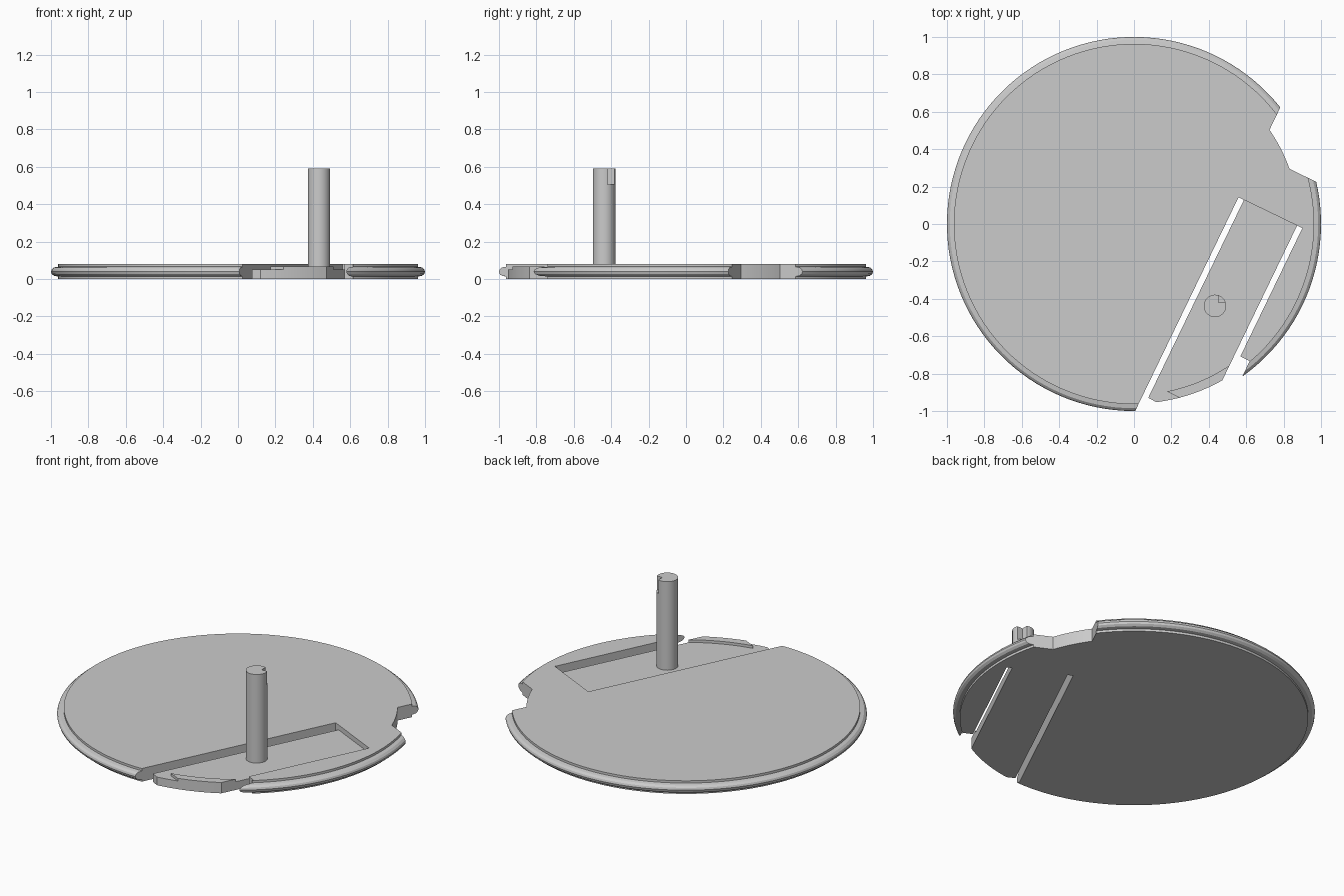
import bpy, bmesh, math
from mathutils import Matrix

cube = bpy.data.objects.get("Cube")
if cube:
    bpy.data.objects.remove(cube, do_unlink=True)

TURN = Matrix.Rotation(math.radians(-25.8), 4, 'Z')  # slots run along turned y
TOP, SHELF = 0.08, 0.05

grey = bpy.data.materials.new("light_grey")
grey.use_nodes = True
COLOUR = (0.6, 0.6, 0.6, 1)
grey.diffuse_color = COLOUR
grey.node_tree.nodes["Principled BSDF"].inputs["Base Color"].default_value = COLOUR


def finish(name, bm, turn=True):
    """Turn a bmesh into an object with the shared material."""
    if turn:
        bm.transform(TURN)
    bmesh.ops.recalc_face_normals(bm, faces=bm.faces)
    mesh = bpy.data.meshes.new(name)
    bm.to_mesh(mesh)
    bm.free()
    mesh.materials.append(grey)
    obj = bpy.data.objects.new(name, mesh)
    bpy.context.collection.objects.link(obj)
    return obj


def prism(name, outline, z0, z1, turn=True):
    """Extrude a flat outline from z0 to z1."""
    bm = bmesh.new()
    face = bm.faces.new([bm.verts.new((x, y, z0)) for x, y in outline])
    out = bmesh.ops.extrude_face_region(bm, geom=[face])
    for v in out["geom"]:
        if isinstance(v, bmesh.types.BMVert):
            v.co.z = z1
    return finish(name, bm, turn)


def rect(x0, x1, y0, y1):
    return [(x0, y0), (x1, y0), (x1, y1), (x0, y1)]


def arc(radius, start, end, steps=16):
    """Arc about the disc centre between two points given as (x, y)."""
    a, b = math.atan2(start[1], start[0]), math.atan2(end[1], end[0])
    return [(radius * math.cos(a + (b - a) * i / steps),
             radius * math.sin(a + (b - a) * i / steps)) for i in range(steps + 1)]


def below(radius, x):
    return (x, -math.sqrt(radius ** 2 - x ** 2))


def select_only(obj):
    bpy.ops.object.select_all(action='DESELECT')
    obj.select_set(True)
    bpy.context.view_layer.objects.active = obj


def cut(obj, cutter):
    """Subtract a cutter for good, then drop it."""
    mod = obj.modifiers.new("cut", 'BOOLEAN')
    mod.operation, mod.solver, mod.object = 'DIFFERENCE', 'EXACT', cutter
    cutter.hide_render = True
    select_only(obj)
    bpy.ops.object.modifier_apply(modifier=mod.name)
    bpy.data.objects.remove(cutter, do_unlink=True)


def smooth(obj, degrees=25):
    select_only(obj)
    bpy.ops.object.shade_smooth_by_angle(angle=math.radians(degrees))


# Disc with a beaded rim
profile = [(0.963, 0), (0.963, 0.014), (0.985, 0.018), (0.996, 0.028), (1, 0.04),
           (0.996, 0.052), (0.985, 0.062), (0.963, 0.066), (0.963, TOP)]
SIDES = 128
bm = bmesh.new()
rings = [[bm.verts.new((r * math.cos(i * math.tau / SIDES), r * math.sin(i * math.tau / SIDES), z))
          for i in range(SIDES)] for r, z in profile]
for low, high in zip(rings, rings[1:]):
    for i in range(SIDES):
        j = (i + 1) % SIDES
        bm.faces.new((low[i], low[j], high[j], high[i]))
bm.faces.new(rings[0])
bm.faces.new(rings[-1])
disc = finish("disc", bm)

# Lowered tongue between two through slots
LEFT, RIGHT, BACK = 0.441, 0.82, 0.372
cut(disc, prism("tongue_recess", rect(LEFT, RIGHT, -1.2, BACK), SHELF, 0.2))
for x0, x1 in ((LEFT, 0.473), (0.789, RIGHT)):
    cut(disc, prism("slot", rect(x0, x1, -1.2, BACK), -0.1, 0.2))

# Tongue end trimmed inside the rim, with a flat tip
tip = arc(0.96, (0.522, -0.805), below(0.96, 0.805))
cut(disc, prism("tongue_trim", [(0.457, -0.803)] + tip + [(0.805, -1.2), (0.457, -1.2)], -0.1, 0.2))

# Small step beside the slot mouth
cut(disc, prism("mouth_step", rect(0.805, 0.876, -1.2, -0.39), -0.1, 0.2))

# Wide bite in the back left edge
bite = arc(0.882, (0.433, 0.768), (0.62, 0.627))
cut(disc, prism("edge_bite", bite + [(1.2, 0.627), (1.2, 1.2), (0.433, 1.2)], -0.1, 0.2))
smooth(disc)

# Curved lip on the tongue end
END, SIDE = -0.73, 0.789
inner = arc(0.912, (math.sqrt(0.912 ** 2 - END ** 2), END), below(0.912, SIDE))
outer = arc(0.96, below(0.96, SIDE), (math.sqrt(0.96 ** 2 - END ** 2), END))
lip = prism("tongue_lip", inner + outer, SHELF, 0.066)
smooth(lip)

# Upright pin with a notched top
PX, PY, PR = 0.433, -0.438, 0.06
circle = [(PX + PR * math.cos(i * math.tau / 48), PY + PR * math.sin(i * math.tau / 48))
          for i in range(48)]
pin = prism("pin", circle, SHELF, 0.59, turn=False)
cut(pin, prism("pin_notch", rect(0.453, 0.6, -0.419, -0.3), 0.505, 0.7, turn=False))
smooth(pin)
